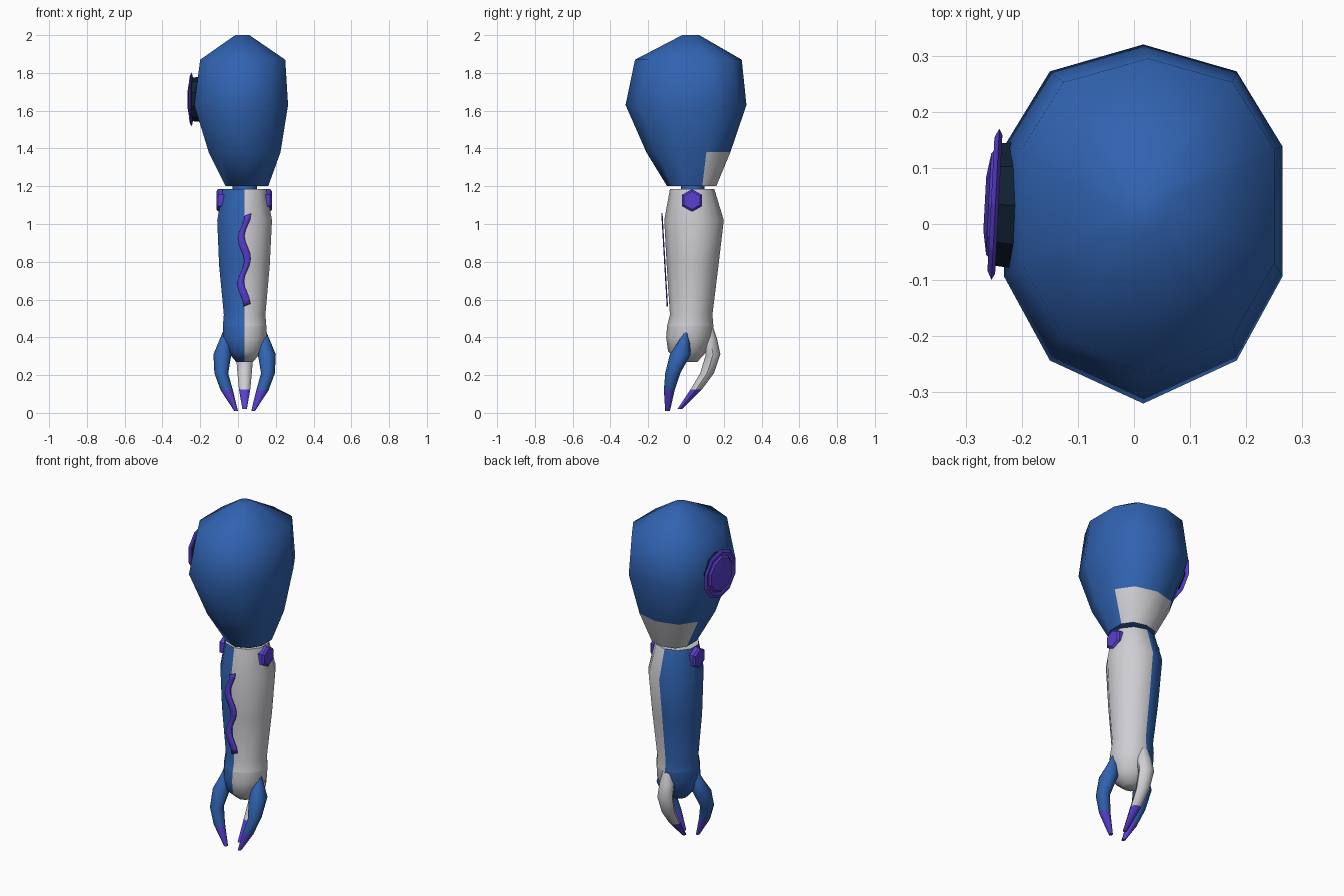
import bpy, bmesh, math
from mathutils import Matrix, Vector

cube = bpy.data.objects.get("Cube")
if cube:
    bpy.data.objects.remove(cube, do_unlink=True)


def material(name, rgb):
    m = bpy.data.materials.new(name)
    m.use_nodes = True
    m.diffuse_color = (*rgb, 1)
    m.node_tree.nodes["Principled BSDF"].inputs["Base Color"].default_value = (*rgb, 1)
    return m


BLUE = material("blue", (0.03, 0.125, 0.44))
GREY = material("light grey", (0.62, 0.61, 0.64))
PURPLE = material("purple", (0.10, 0.05, 0.63))
DARK = material("dark navy", (0.005, 0.015, 0.03))


def finish(name, bm, mats, rule=None, smooth=50):
    bmesh.ops.recalc_face_normals(bm, faces=bm.faces)
    for f in bm.faces:
        f.material_index = rule(f.calc_center_median()) if rule else 0
    mesh = bpy.data.meshes.new(name)
    bm.to_mesh(mesh)
    bm.free()
    for m in mats:
        mesh.materials.append(m)
    mesh.shade_smooth()
    mesh.set_sharp_from_angle(angle=math.radians(smooth))
    ob = bpy.data.objects.new(name, mesh)
    bpy.context.collection.objects.link(ob)
    return ob


def ngon(n, start=0):
    return [(math.cos(start + math.tau * i / n), math.sin(start + math.tau * i / n))
            for i in range(n)]


def loft(name, section, rings, mats, rule=None, matrix=Matrix(), smooth=50):
    """Skin scaled sections; each ring is (x min, x max, y min, y max, z)."""
    bm = bmesh.new()
    loops = []
    for x0, x1, y0, y1, z in rings:
        cx, cy, rx, ry = (x0 + x1) / 2, (y0 + y1) / 2, (x1 - x0) / 2, (y1 - y0) / 2
        loops.append([bm.verts.new(matrix @ Vector((cx + u * rx, cy + v * ry, z)))
                      for u, v in section])
    n = len(section)
    for a, b in zip(loops, loops[1:]):
        for i in range(n):
            j = (i + 1) % n
            bm.faces.new((a[i], a[j], b[j], b[i]))
    bm.faces.new(loops[0])
    bm.faces.new(loops[-1])
    return finish(name, bm, mats, rule, smooth)


def turned(name, section, profile, mat, matrix, smooth=30):
    return loft(name, section, [(-r, r, -r, r, z) for r, z in profile], [mat],
                None, matrix, smooth)


# Ten-sided sections with a corner on the front and back centre lines
half = [(1, 0.43), (0.67, 0.85), (0, 1), (-0.67, 0.85), (-1, 0.43)]
shell_section = half + [(-1, -0.29), (-0.67, -0.76), (0, -1), (0.67, -0.76), (1, -0.29)]
arm_section = [(u / math.cos(math.radians(18)), v) for u, v in ngon(10, math.radians(18))]
MID = 0.035

# Upper arm shell with a grey panel low on the back
loft("upper_arm_shell", shell_section, [
    (-0.065, 0.16, -0.10, 0.16, 1.2),
    (-0.155, 0.225, -0.21, 0.235, 1.38),
    (-0.232, 0.265, -0.32, 0.32, 1.63),
    (-0.20, 0.25, -0.27, 0.295, 1.87),
    (-0.015, 0.06, -0.02, 0.07, 2.0),
], [BLUE, GREY], lambda c: int(1.22 < c.z < 1.36 and c.y > 0.09), smooth=60)

# Elbow neck
loft("elbow_neck", ngon(10), [(-0.03, 0.1, -0.03, 0.1, z) for z in (1.15, 1.22)], [BLUE])

# Forearm, split blue and grey along its centre line
split = lambda c: int(c.x > MID)
forearm = loft("forearm", arm_section, [
    (-0.08, 0.15, -0.10, 0.145, 0.46),
    (-0.075, 0.145, -0.085, 0.14, 0.52),
    (-0.10, 0.168, -0.102, 0.172, 0.78),
    (-0.11, 0.18, -0.115, 0.2, 1.02),
    (-0.08, 0.15, -0.085, 0.15, 1.185),
], [BLUE, GREY], split, smooth=60)

# Palm, split the same way
loft("palm", arm_section, [
    (-0.01, 0.08, -0.03, 0.06, 0.27),
    (-0.055, 0.125, -0.095, 0.11, 0.325),
    (-0.08, 0.15, -0.105, 0.14, 0.40),
    (-0.08, 0.15, -0.10, 0.145, 0.46),
], [BLUE, GREY], split, smooth=60)

# Two front claws, mirrored about the centre line
claw = [
    (0.07, 0.09, -0.11, -0.085, 0.01),
    (0.097, 0.162, -0.117, -0.06, 0.12),
    (0.122, 0.195, -0.11, -0.03, 0.21),
    (0.105, 0.2, -0.085, 0.025, 0.31),
    (0.11, 0.175, -0.045, 0.02, 0.37),
    (0.125, 0.15, -0.01, 0.01, 0.43),
]
tip = lambda c: int(c.z < 0.12)
for side, flip in (("left", False), ("right", True)):
    rings = [(2 * MID - b, 2 * MID - a, *rest) if flip else (a, b, *rest)
             for a, b, *rest in claw]
    loft(side + "_front_claw", ngon(8), rings, [BLUE, PURPLE], tip)

# Rear claw
loft("rear_claw", ngon(8), [
    (MID - w, MID + w, y0, y1, z) for w, y0, y1, z in (
        (0.012, -0.045, -0.02, 0.02), (0.03, 0.025, 0.085, 0.125),
        (0.038, 0.075, 0.148, 0.21), (0.046, 0.105, 0.182, 0.31),
        (0.042, 0.085, 0.165, 0.39), (0.03, 0.09, 0.145, 0.45))
], [GREY, PURPLE], tip)

# Hexagonal elbow pivots on both sides
for side, x, turn in (("left", 0.12, 90), ("right", -0.055, -90)):
    place = Matrix.Translation((x, 0.032, 1.125)) @ Matrix.Rotation(math.radians(turn), 4, "Y")
    turned(side + "_elbow_pivot", ngon(6), [(0.06, 0), (0.06, 0.05), (0.048, 0.06)],
           PURPLE, place, smooth=20)

# Round shoulder badge on a dark socket
face_out = (Matrix.Translation((-0.243, 0.035, 1.66))
            @ Matrix.Rotation(math.radians(-3), 4, "Z")
            @ Matrix.Rotation(math.radians(-90), 4, "Y"))
turned("shoulder_socket", ngon(10), [(0.12, -0.05), (0.115, 0.0)], DARK, face_out)
turned("shoulder_badge", ngon(10), [
    (0.13, -0.002), (0.142, 0.004), (0.125, 0.012), (0.105, 0.007),
    (0.095, 0.016), (0.05, 0.023)], PURPLE, face_out, smooth=15)

# Wavy stripe standing just off the front of the forearm
bm = bmesh.new()
rows = []
STEPS = 16
for i in range(STEPS + 1):
    t = i / STEPS
    x = 0.03 + 0.018 * math.cos(t * 2 * math.tau) + 0.006 * (1 - t)
    y, z = -0.130 + 0.028 * t, 1.05 - 0.48 * t
    rows.append([bm.verts.new((x + dx, y, z + dx * 0.4)) for dx in (-0.018, 0.018)])
for a, b in zip(rows, rows[1:]):
    bm.faces.new((a[0], b[0], b[1], a[1]))
stripe = finish("forearm_stripe", bm, [PURPLE])
solid = stripe.modifiers.new("thickness", "SOLIDIFY")
solid.thickness = 0.006
